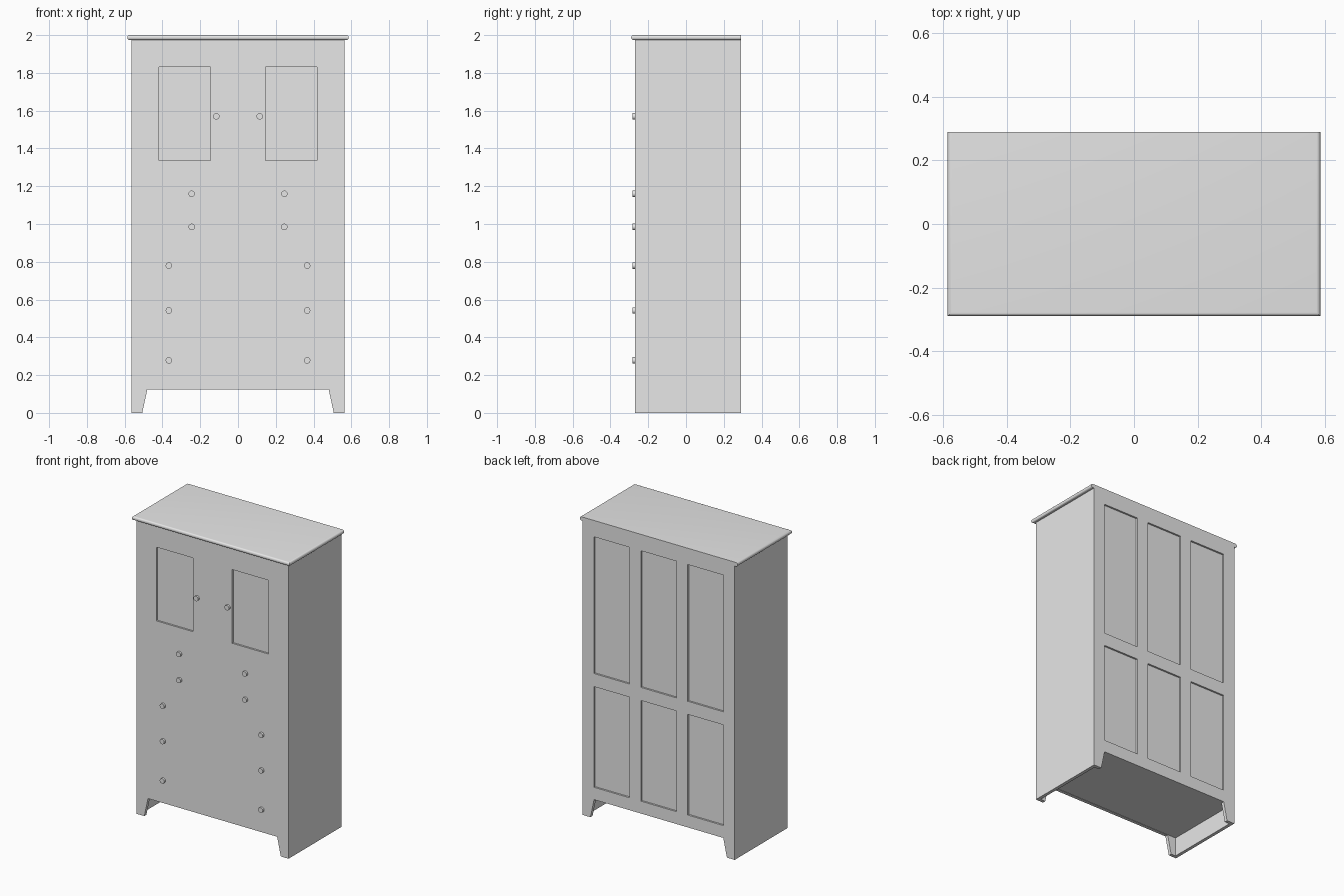
import bpy, bmesh, math
from mathutils import Matrix, Vector

if "Cube" in bpy.data.objects:
    bpy.data.objects.remove(bpy.data.objects["Cube"])

W, FRONT, BACK = 0.565, -0.27, 0.29      # carcass half width and depth limits
BODY_TOP, APRON = 1.974, 0.125
RECESS = 0.012

paint = bpy.data.materials.new("grey_paint")
paint.diffuse_color = (0.8, 0.8, 0.8, 1)
paint.use_nodes = True
paint.node_tree.nodes["Principled BSDF"].inputs["Base Color"].default_value = paint.diffuse_color


def finish(bm, name):
    bmesh.ops.recalc_face_normals(bm, faces=bm.faces)
    me = bpy.data.meshes.new(name)
    bm.to_mesh(me)
    bm.free()
    me.materials.append(paint)
    ob = bpy.data.objects.new(name, me)
    bpy.context.collection.objects.link(ob)
    return ob


def box(bm, x0, x1, y0, y1, z0, z1):
    m = (Matrix.Translation(((x0 + x1) / 2, (y0 + y1) / 2, (z0 + z1) / 2))
         @ Matrix.Diagonal((x1 - x0, y1 - y0, z1 - z0, 1)))
    return bmesh.ops.create_cube(bm, size=1, matrix=m)["verts"]


def activate(ob):
    bpy.ops.object.select_all(action='DESELECT')
    ob.select_set(True)
    bpy.context.view_layer.objects.active = ob


# Carcass: front outline with tapered feet, extruded to full depth
bm = bmesh.new()
right = [(0.48, APRON), (0.507, 0), (W, 0), (W, BODY_TOP)]
outline = right + [(-x, z) for x, z in reversed(right)]
face = bm.faces.new([bm.verts.new((x, FRONT, z)) for x, z in outline])
ext = bmesh.ops.extrude_face_region(bm, geom=[face])["geom"]
bmesh.ops.translate(bm, vec=(0, BACK - FRONT, 0),
                    verts=[v for v in ext if isinstance(v, bmesh.types.BMVert)])
carcass = finish(bm, "carcass")

# Cutters: hollow underside, door panels, back panels
bm = bmesh.new()
box(bm, -W + 0.022, W - 0.022, FRONT + 0.022, BACK - 0.022, -0.1, APRON + 0.002)
for s in (-1, 1):
    a, b = sorted((s * 0.146, s * 0.417))
    box(bm, a, b, FRONT - 0.1, FRONT + RECESS, 1.335, 1.83)
for cx in (-0.348, 0, 0.348):
    for z0, z1 in ((0.208, 0.884), (0.972, 1.89)):
        box(bm, cx - 0.132, cx + 0.132, BACK - RECESS, BACK + 0.1, z0, z1)
cutter = finish(bm, "recess_cutter")
cutter.hide_render = True

mod = carcass.modifiers.new("recesses", 'BOOLEAN')
mod.operation = 'DIFFERENCE'
mod.solver = 'EXACT'
mod.object = cutter
activate(carcass)
bpy.ops.object.modifier_apply(modifier=mod.name)
bpy.data.objects.remove(cutter, do_unlink=True)

# Top board: rounded at the front and both ends, square at the back
bm = bmesh.new()
box(bm, -0.586, 0.586, -0.29, BACK, BODY_TOP, 2.0)
rounded = [e for e in bm.edges
           if abs(e.verts[0].co.z - e.verts[1].co.z) < 1e-4
           and not all(v.co.y > 0 for v in e.verts)]
bmesh.ops.bevel(bm, geom=rounded, offset=0.012, segments=5, profile=0.5,
                affect='EDGES', clamp_overlap=True)
top = finish(bm, "top_board")
activate(top)
bpy.ops.object.shade_smooth_by_angle(angle=math.radians(35))

# Knobs: door pair, then drawer rows
for i, (x, z) in enumerate([(0.115, 1.57), (0.245, 1.16), (0.245, 0.985),
                            (0.366, 0.78), (0.366, 0.542), (0.366, 0.278)]):
    for side, s in (("left", -1), ("right", 1)):
        bm = bmesh.new()
        bmesh.ops.create_cone(
            bm, cap_ends=True, segments=24, radius1=0.017, radius2=0.017, depth=0.018,
            matrix=Matrix.Translation(Vector((s * x, FRONT - 0.005, z)))
            @ Matrix.Rotation(math.pi / 2, 4, 'X'))
        knob = finish(bm, f"knob_{side}_{i + 1}")
        activate(knob)
        bpy.ops.object.shade_smooth_by_angle(angle=math.radians(35))
